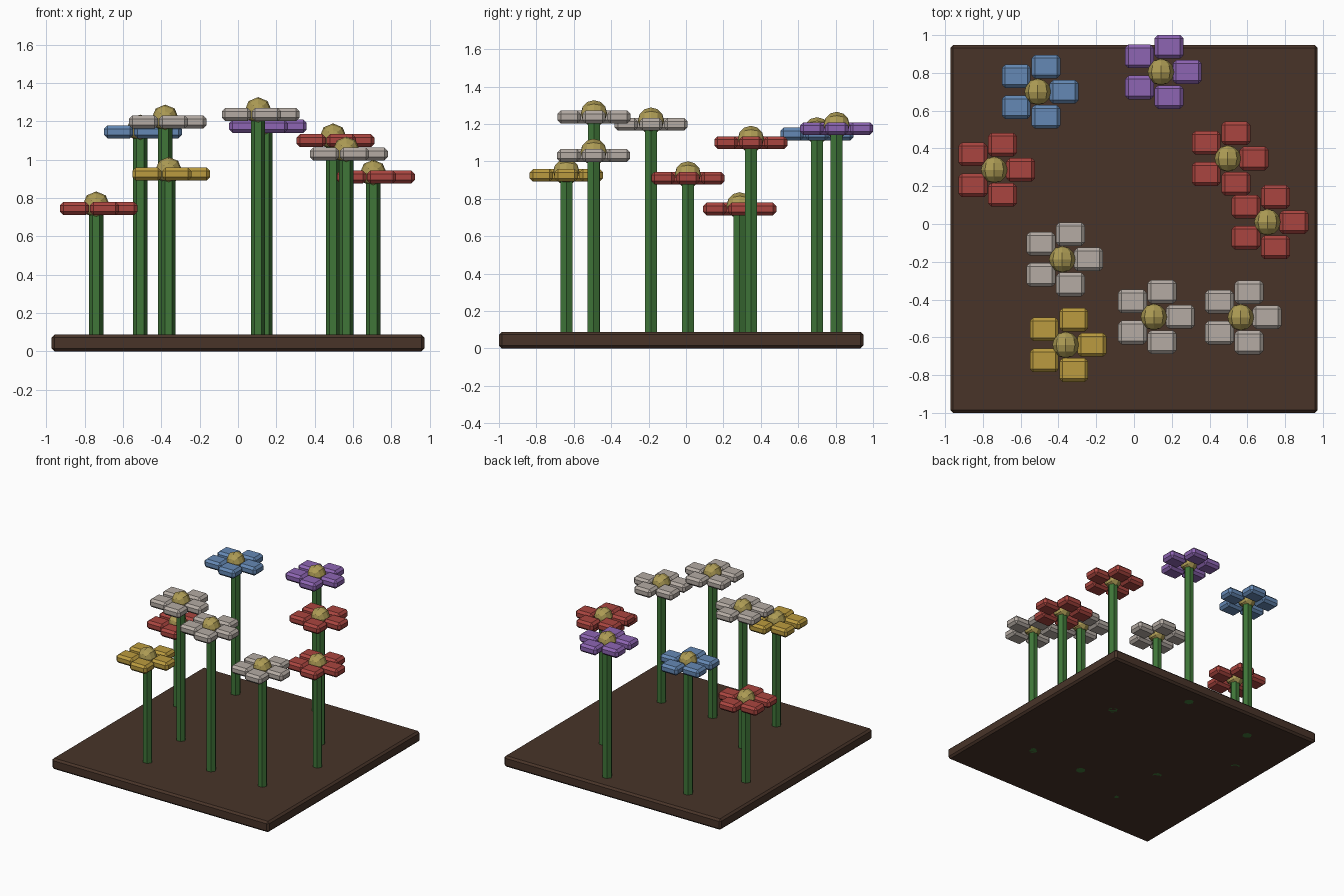
import bpy, bmesh, math
from mathutils import Matrix

if "Cube" in bpy.data.objects:
    bpy.data.objects.remove(bpy.data.objects["Cube"])


def material(name, rgb):
    m = bpy.data.materials.new(name)
    m.diffuse_color = (*rgb, 1)
    m.use_nodes = True
    m.node_tree.nodes["Principled BSDF"].inputs["Base Color"].default_value = m.diffuse_color
    return m


MATS = {
    "red": material("red", (0.40, 0.06, 0.05)),
    "white": material("white", (0.46, 0.41, 0.37)),
    "blue": material("blue", (0.13, 0.25, 0.46)),
    "purple": material("purple", (0.27, 0.13, 0.45)),
    "yellow": material("yellow", (0.50, 0.33, 0.05)),
    "pollen": material("pollen", (0.42, 0.33, 0.09)),
    "stem": material("stem", (0.05, 0.18, 0.04)),
    "soil": material("soil", (0.065, 0.034, 0.022)),
}


def finish(bm, name, mat):
    mesh = bpy.data.meshes.new(name)
    bm.to_mesh(mesh)
    bm.free()
    mesh.materials.append(MATS[mat])
    obj = bpy.data.objects.new(name, mesh)
    bpy.context.collection.objects.link(obj)
    return obj


def add_box(bm, loc, size):
    bmesh.ops.create_cube(bm, size=1, matrix=Matrix.Translation(loc) @ Matrix.Diagonal((*size, 1)))


def chamfer(obj, width):
    mod = obj.modifiers.new("chamfer", "BEVEL")
    mod.width = width
    mod.segments = 1


# Soil bed
bm = bmesh.new()
add_box(bm, (0, -0.026, 0.044), (1.945, 1.948, 0.088))
chamfer(finish(bm, "soil_bed", "soil"), 0.015)


def flower(i, x, y, z, colour):
    # Six-sided stem with corners on the x axis
    bm = bmesh.new()
    top = z + 0.01
    bmesh.ops.create_cone(bm, cap_ends=True, segments=6, radius1=0.037, radius2=0.037, depth=top,
                          matrix=Matrix.Translation((x, y, top / 2)) @ Matrix.Rotation(math.pi / 6, 4, "Z"))
    finish(bm, f"stem_{i}", "stem")

    # Ring of five blocky petals, all square to the axes
    bm = bmesh.new()
    for k in range(5):
        a = math.tau * k / 5
        add_box(bm, (x + 0.14 * math.cos(a), y + 0.14 * math.sin(a), z), (0.153, 0.125, 0.068))
    chamfer(finish(bm, f"petals_{i}", colour), 0.018)

    # Faceted flower centre, poles along y
    bm = bmesh.new()
    bmesh.ops.create_uvsphere(bm, u_segments=8, v_segments=6, radius=0.07,
                              matrix=Matrix.Translation((x, y, z + 0.02)) @ Matrix.Rotation(math.pi / 2, 4, "X"))
    finish(bm, f"flower_centre_{i}", "pollen")


# Flower positions: x, y, petal height, colour
for i, f in enumerate([
    (-0.74, 0.287, 0.745, "red"),
    (-0.51, 0.70, 1.146, "blue"),
    (-0.38, -0.187, 1.198, "white"),
    (-0.362, -0.64, 0.925, "yellow"),
    (0.105, -0.492, 1.237, "white"),
    (0.142, 0.805, 1.175, "purple"),
    (0.496, 0.347, 1.10, "red"),
    (0.565, -0.494, 1.031, "white"),
    (0.706, 0.01, 0.91, "red"),
], 1):
    flower(i, *f)
